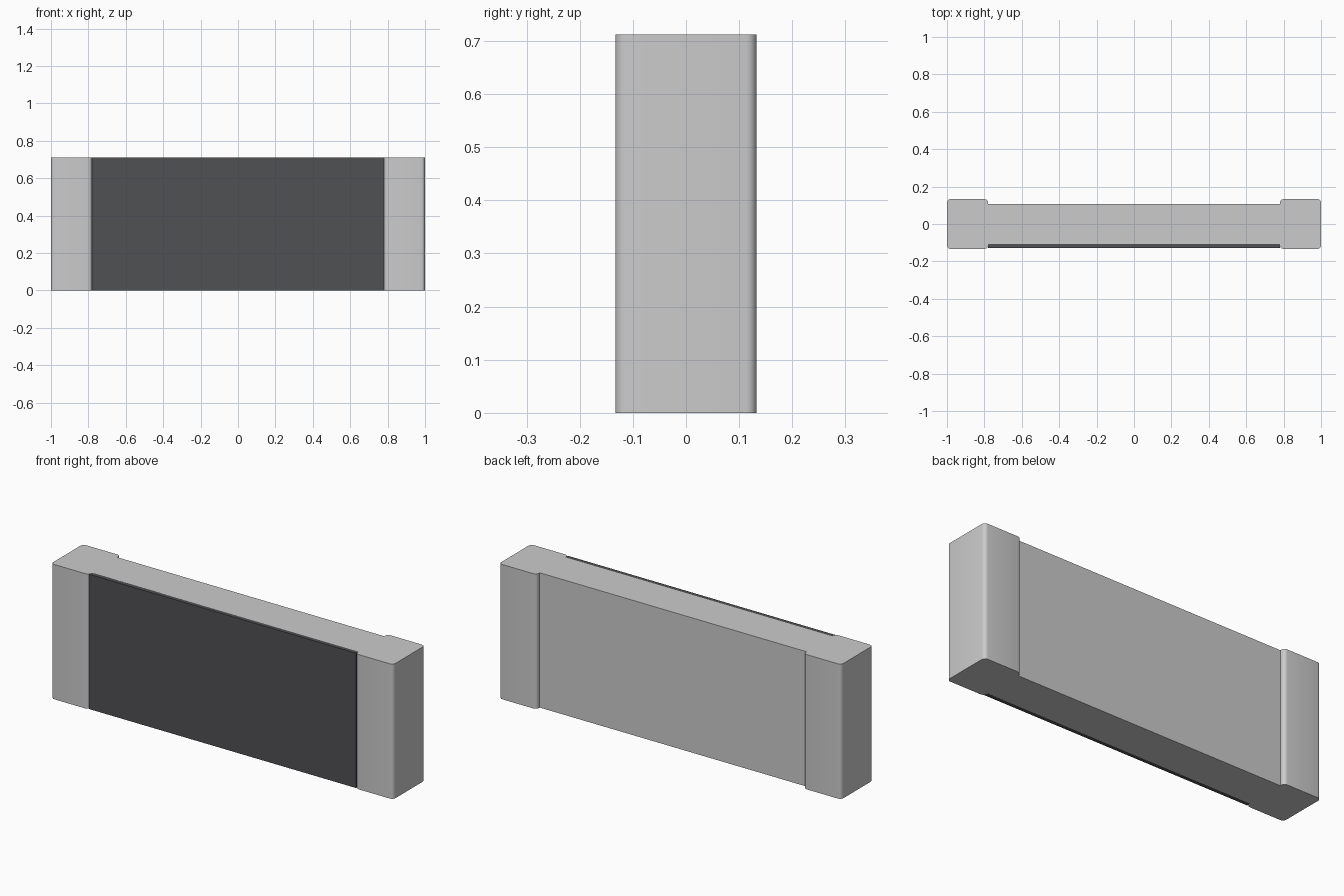
import bpy, bmesh

if "Cube" in bpy.data.objects:
    bpy.data.objects.remove(bpy.data.objects["Cube"])

HEIGHT = 0.712


def block(name, x0, x1, y0, y1, radius=0.0):
    """Upright full-height box, optionally with rounded vertical edges."""
    bm = bmesh.new()
    bmesh.ops.create_cube(bm, size=1)
    for v in bm.verts:
        v.co.x = x1 if v.co.x > 0 else x0
        v.co.y = y1 if v.co.y > 0 else y0
        v.co.z = HEIGHT if v.co.z > 0 else 0
    if radius:
        upright = [e for e in bm.edges
                   if abs(e.verts[0].co.z - e.verts[1].co.z) > 0.1]
        bmesh.ops.bevel(bm, geom=upright, offset=radius, segments=5,
                        profile=0.5, affect='EDGES')
    mesh = bpy.data.meshes.new(name)
    bm.to_mesh(mesh)
    bm.free()
    obj = bpy.data.objects.new(name, mesh)
    bpy.context.collection.objects.link(obj)
    if radius:
        bpy.ops.object.select_all(action='DESELECT')
        bpy.context.view_layer.objects.active = obj
        obj.select_set(True)
        bpy.ops.object.shade_smooth_by_angle()
    return obj


# Ceramic core between the end caps
block("ceramic_body", -0.78, 0.78, -0.107, 0.107)

# Dark coating on the front face
coating = block("front_coating", -0.78, 0.78, -0.128, -0.105)
dark = bpy.data.materials.new("dark_coating")
dark.diffuse_color = (0.08, 0.082, 0.088, 1)
dark.use_nodes = True
dark.node_tree.nodes["Principled BSDF"].inputs["Base Color"].default_value = dark.diffuse_color
coating.data.materials.append(dark)

# Metal end caps with rounded vertical edges
for side, x0, x1 in (("left", -1.0, -0.78), ("right", 0.78, 1.0)):
    block(side + "_end_cap", x0, x1, -0.133, 0.133, 0.02)
